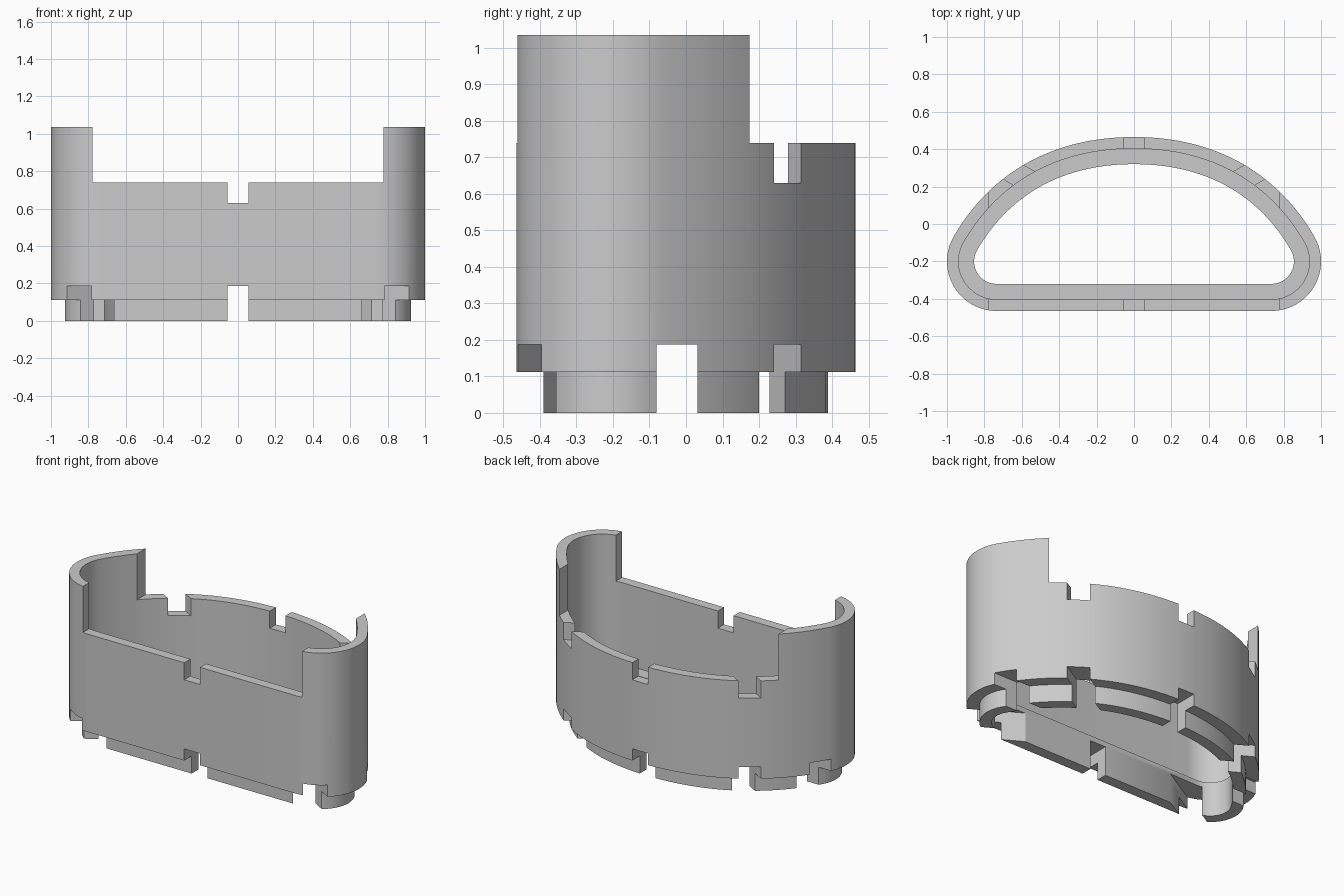
import bpy, bmesh, math
from mathutils import Vector, Matrix

if "Cube" in bpy.data.objects:
    bpy.data.objects.remove(bpy.data.objects["Cube"], do_unlink=True)

# Plain grey material
GREY = (0.6, 0.6, 0.6, 1.0)
mat = bpy.data.materials.new("light_grey")
mat.use_nodes = True
mat.diffuse_color = GREY
mat.node_tree.nodes["Principled BSDF"].inputs["Base Color"].default_value = GREY

HALF_DEPTH = 0.465
CORNER_R = 0.265
CORNER = Vector((1 - CORNER_R, CORNER_R - HALF_DEPTH))


def right_half():
    """Points and outward normals from the flat front round to the back apex."""
    out = []
    # Round front corner
    steps = 20
    for i in range(steps):
        a = math.radians(-90 + 120 * i / steps)
        n = Vector((math.cos(a), math.sin(a)))
        out.append((CORNER + n * CORNER_R, n))
    # Long bowed back
    a = math.radians(30)
    n0 = Vector((math.cos(a), math.sin(a)))
    p0 = CORNER + n0 * CORNER_R
    p1 = p0 + 0.36 * Vector((-n0.y, n0.x))
    p2, p3 = Vector((0.47, HALF_DEPTH)), Vector((0, HALF_DEPTH))
    steps = 28
    for i in range(steps + 1):
        t = i / steps
        s = 1 - t
        p = p0 * s**3 + p1 * 3 * s * s * t + p2 * 3 * s * t * t + p3 * t**3
        d = ((p1 - p0) * s * s + (p2 - p1) * 2 * s * t + (p3 - p2) * t * t).normalized()
        out.append((p, Vector((d.y, -d.x))))
    return out


def sweep(name, section):
    """Sweep a closed (inset, height) section around the D-shaped outline."""
    half = right_half()
    flip = lambda v: Vector((-v.x, v.y))
    loop = half + [(flip(p), flip(n)) for p, n in reversed(half[:-1])]
    bm = bmesh.new()
    rings = [[bm.verts.new((*(p - n * inset), z)) for inset, z in section]
             for p, n in loop]
    m = len(section)
    for i, ring in enumerate(rings):
        nxt = rings[(i + 1) % len(rings)]
        for j in range(m):
            k = (j + 1) % m
            bm.faces.new((ring[j], nxt[j], nxt[k], ring[k]))
    bmesh.ops.recalc_face_normals(bm, faces=bm.faces)
    return finish(name, bm)


def finish(name, bm):
    me = bpy.data.meshes.new(name)
    bm.to_mesh(me)
    bm.free()
    me.materials.append(mat)
    ob = bpy.data.objects.new(name, me)
    bpy.context.collection.objects.link(ob)
    return ob


def cut(target, centre, length, width, z0, z1, angle=0):
    """Cut a straight bar out of the target and discard the cutter."""
    bm = bmesh.new()
    place = (Matrix.Translation((*centre, (z0 + z1) / 2))
             @ Matrix.Rotation(math.radians(angle), 4, "Z")
             @ Matrix.Diagonal((length, width, z1 - z0, 1)))
    bmesh.ops.create_cube(bm, size=1, matrix=place)
    cutter = finish("notch_cutter", bm)
    cutter.hide_render = True
    mod = target.modifiers.new("notch", "BOOLEAN")
    mod.operation = "DIFFERENCE"
    mod.solver = "EXACT"
    mod.object = cutter
    bpy.context.view_layer.objects.active = target
    bpy.ops.object.modifier_apply(modifier=mod.name)
    bpy.data.objects.remove(cutter, do_unlink=True)


# Upright wall with inner ledge and inset lower rim
WALL, RIM_OUT, RIM_IN = 0.062, 0.075, 0.145
TOP, STEP, LEDGE = 1.035, 0.112, 0.22
shell = sweep("wall_ring", [
    (0, STEP), (0, TOP), (WALL, TOP), (WALL, LEDGE),
    (RIM_IN, LEDGE), (RIM_IN, 0), (RIM_OUT, 0), (RIM_OUT, STEP)])

# Lowered middle, leaving the two tall ends
cut(shell, (0, 0), 1.555, 2, 0.74, 1.5)

# Notches through the top edge and through the lower rim
SLOT = 0.112
for z0, z1 in ((0.63, 0.9), (-0.2, 0.187)):
    cut(shell, (0, 0), 2, SLOT, z0, z1, 90)
    for side in (-1, 1):
        cut(shell, (side * 0.65, 0.28), 0.5, SLOT + 0.006, z0, z1, side * 30)

# Extra lower notches at the sides and the front corners
cut(shell, (0, -0.025), 3, SLOT, -0.2, 0.187)
for side in (-1, 1):
    cut(shell, (side * 0.86, -0.435), 0.8, 0.12, -0.2, 0.187, side * -30)

# Smooth curves with crisp edges
bpy.ops.object.select_all(action="DESELECT")
shell.select_set(True)
bpy.context.view_layer.objects.active = shell
bpy.ops.object.shade_smooth_by_angle(angle=math.radians(30))
